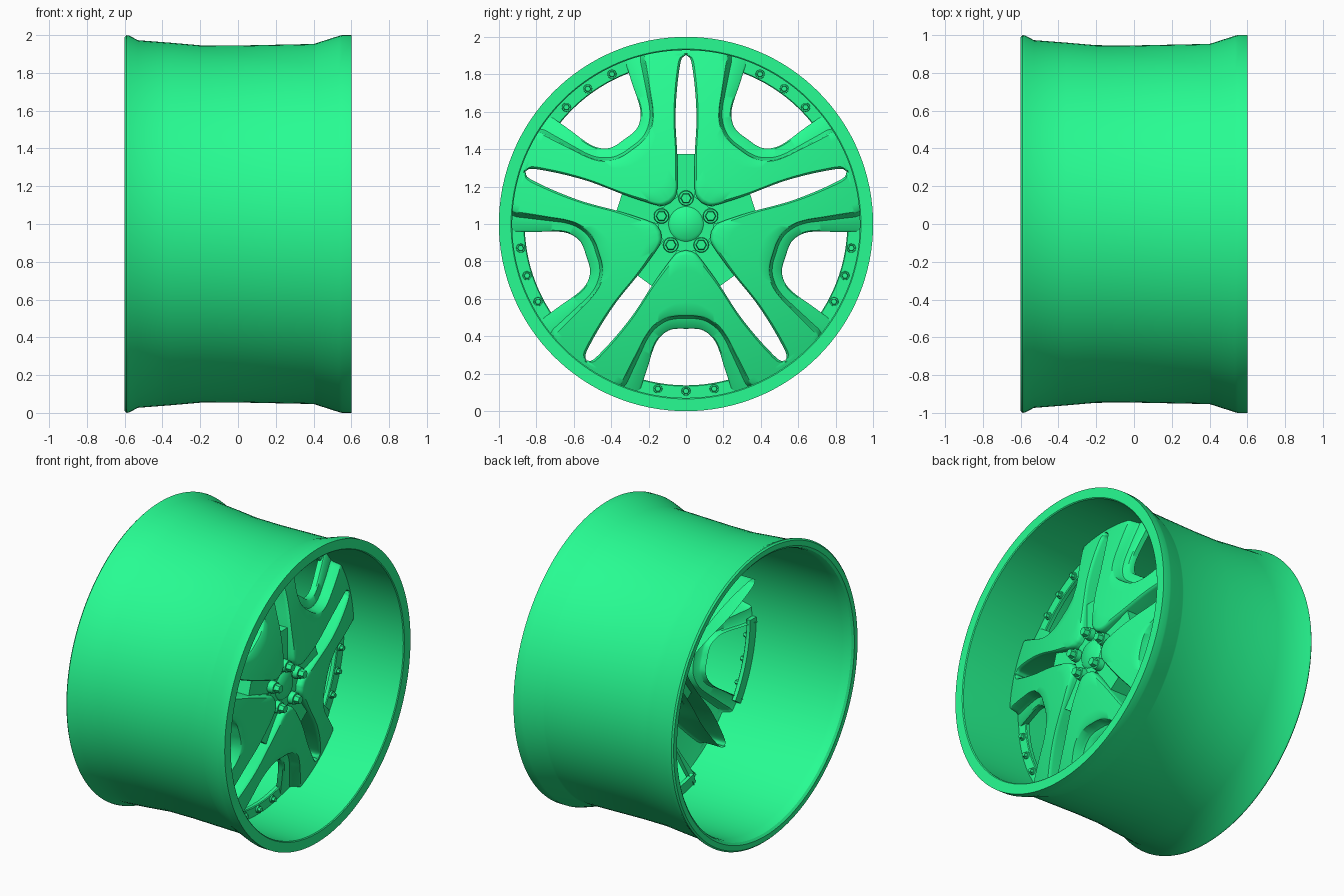
import bpy, bmesh
from math import sin, cos, pi, radians
from mathutils import Matrix, Vector

if "Cube" in bpy.data.objects:
    bpy.data.objects.remove(bpy.data.objects["Cube"])

mat = bpy.data.materials.new("green_paint")
mat.diffuse_color = (0.02, 0.98, 0.29, 1)
mat.use_nodes = True
mat.node_tree.nodes["Principled BSDF"].inputs["Base Color"].default_value = mat.diffuse_color
BACK = 0.08


def finish(name, bm, angle=35):
    bmesh.ops.remove_doubles(bm, verts=bm.verts, dist=0.0004)
    bmesh.ops.recalc_face_normals(bm, faces=bm.faces)
    me = bpy.data.meshes.new(name)
    bm.to_mesh(me)
    bm.free()
    ob = bpy.data.objects.new(name, me)
    bpy.context.collection.objects.link(ob)
    me.materials.append(mat)
    bpy.ops.object.select_all(action='DESELECT')
    ob.select_set(True)
    bpy.context.view_layer.objects.active = ob
    bpy.ops.object.shade_smooth_by_angle(angle=radians(angle))
    return ob


def lathe(bm, profile, start=0, end=2 * pi, segs=128):
    """Closed (x, r) profile swept about the wheel axis; angle 0 is up."""
    full = end - start > 6.28
    rings = []
    for i in range(segs if full else segs + 1):
        a = start + (end - start) * i / segs
        rings.append([bm.verts.new((x, r * sin(a), 1 + r * cos(a))) for x, r in profile])
    n = len(profile)
    for i in range(segs):
        p, q = rings[i], rings[(i + 1) % len(rings)]
        for j in range(n):
            k = (j + 1) % n
            bm.faces.new((p[j], p[k], q[k], q[j]))
    if not full:
        bm.faces.new(rings[0])
        bm.faces.new(rings[-1])


def cyl(bm, x0, x1, r0, r1, segs, rad=0.0, ang=0.0):
    """Cylinder along x, placed at a polar position on the wheel face."""
    m = Matrix.Translation(((x0 + x1) / 2, rad * sin(ang), 1 + rad * cos(ang)))
    bmesh.ops.create_cone(bm, cap_ends=True, segments=segs, radius1=r0, radius2=r1,
                          depth=x1 - x0, matrix=m @ Matrix.Rotation(pi / 2, 4, 'Y'))


def smooth_curve(pts, sub=5):
    pts = [Vector(p) for p in pts]
    ext = [2 * pts[0] - pts[1]] + pts + [2 * pts[-1] - pts[-2]]
    out = []
    for i in range(1, len(ext) - 2):
        a, b, c, d = ext[i - 1:i + 3]
        for s in range(sub):
            t = s / sub
            out.append(0.5 * (2 * b + (c - a) * t + (2 * a - 5 * b + 4 * c - d) * t * t
                              + (3 * b - a - 3 * c + d) * t ** 3))
    return out + [pts[-1]]


# Rim barrel
bm = bmesh.new()
lathe(bm, [(-0.59, 1.0), (-0.575, 0.997), (-0.53, 0.973), (-0.36, 0.96), (-0.2, 0.946),
           (0, 0.945), (0.4, 0.953), (0.41, 0.956), (0.535, 0.996), (0.55, 1.0), (0.6, 1.0),
           (0.6, 0.935), (0.595, 0.929), (-0.53, 0.929), (-0.565, 0.932),
           (-0.588, 0.94), (-0.6, 0.955), (-0.6, 0.99)])
finish("rim_barrel", bm, 25)

# Spoke outlines: slot edge, face edge at the window, window opening edge
c36, s36 = cos(pi / 5), sin(pi / 5)


def from_window(pts):
    return [(p * s36 - q * c36, p * c36 + q * s36) for q, p in pts]


SUB = 5
slot = smooth_curve([(.082, .113), (.05, .16), (.045, .27), (.047, .38), (.056, .55),
                     (.05, .7), (.035, .83), (.022, .885), (0, .905), (0, .94)], SUB)
slot = [Vector((max(p.x, 0), p.y)) for p in slot]
edge = smooth_curve(from_window([(0, .49), (.06, .492), (.12, .51), (.18, .555), (.22, .61),
                                 (.25, .67), (.285, .74), (.315, .80), (.34, .85), (.364, .866)]), SUB)
opening = smooth_curve(from_window([(0, .56), (.05, .56), (.09, .568), (.13, .595), (.16, .635),
                                    (.182, .69), (.2, .75), (.216, .80), (.233, .85), (.252, .905)]), SUB)


def face_x(p):
    return 0.398 - 0.175 * (p.length / 0.93) ** 1.8


# Rows across one half spoke: (curve A, curve B, blend, drop below face or None for back edge)
rows = [(slot, slot, 0, None), (slot, slot, 0, .022), (slot, edge, .03, .006), (slot, edge, .07, 0),
        (slot, edge, .3, 0), (slot, edge, .55, 0), (slot, edge, .8, 0), (slot, edge, .97, 0),
        (edge, edge, 0, .006), (edge, opening, .1, .05), (edge, opening, .22, .066),
        (edge, opening, .9, .072), (opening, opening, 0, .08), (opening, opening, 0, .115)]
bm = bmesh.new()
n = len(slot)
for k in range(5):
    ca, sa = cos(k * 2 * pi / 5), sin(k * 2 * pi / 5)
    for side in (1, -1):
        grid = []
        for j, (A, B, f, drop) in enumerate(rows):
            line = []
            for i in range(n):
                p = A[i].lerp(B[i], f)
                if i == n - 1:
                    p = p.normalized() * 0.94
                d = 0 if (0 < j < 3 and i > n - 1 - SUB) else drop
                x = BACK if d is None else face_x(p) - d
                t, r = p.x * side, p.y
                line.append(bm.verts.new((x, t * ca + r * sa, 1 + r * ca - t * sa)))
            grid.append(line)
        for j in range(len(rows) - 1):
            for i in range(n - 1):
                if j == 0 and i >= n - 1 - SUB:
                    continue
                bm.faces.new((grid[j][i], grid[j][i + 1], grid[j + 1][i + 1], grid[j + 1][i]))
finish("spokes", bm, 40)

# Hub: channel floors leading from the slots, pocket floor and centre cap
bm = bmesh.new()
for k in range(5):
    m = (Matrix.Translation((0, 0, 1)) @ Matrix.Rotation(-k * 2 * pi / 5, 4, 'X')
         @ Matrix.Translation((0.24, 0, 0.225)) @ Matrix.Diagonal((0.2, 0.094, 0.3, 1)))
    bmesh.ops.create_cube(bm, size=1, matrix=m)
finish("channel_floors", bm)
bm = bmesh.new()
cyl(bm, 0.18, 0.32, 0.32, 0.32, 64)
cyl(bm, 0.25, 0.345, 0.15, 0.15, 48)
finish("hub", bm)
bm = bmesh.new()
cyl(bm, 0.34, 0.36, 0.098, 0.078, 48)
finish("centre_cap", bm, 60)

# Lug nuts
bm = bmesh.new()
for k in range(5):
    a = k * 2 * pi / 5
    cyl(bm, 0.33, 0.38, 0.042, 0.038, 24, 0.138, a)
    cyl(bm, 0.38, 0.415, 0.03, 0.026, 6, 0.138, a)
finish("lug_nuts", bm)

# Bolt flanges in the windows, with three bolts each
flange, bolts = bmesh.new(), bmesh.new()
for k in range(5):
    a = (k + 0.5) * 2 * pi / 5
    h = radians(17.3)
    lathe(flange, [(0.12, 0.862), (0.145, 0.862), (0.15, 0.867), (0.15, 0.938), (0.12, 0.938)],
          a - h, a + h, 16)
    for d in (-9.7, 0, 9.7):
        cyl(bolts, 0.14, 0.16, 0.025, 0.023, 20, 0.893, a + radians(d))
        cyl(bolts, 0.16, 0.178, 0.018, 0.015, 6, 0.893, a + radians(d))
finish("bolt_flanges", flange)
finish("flange_bolts", bolts)
